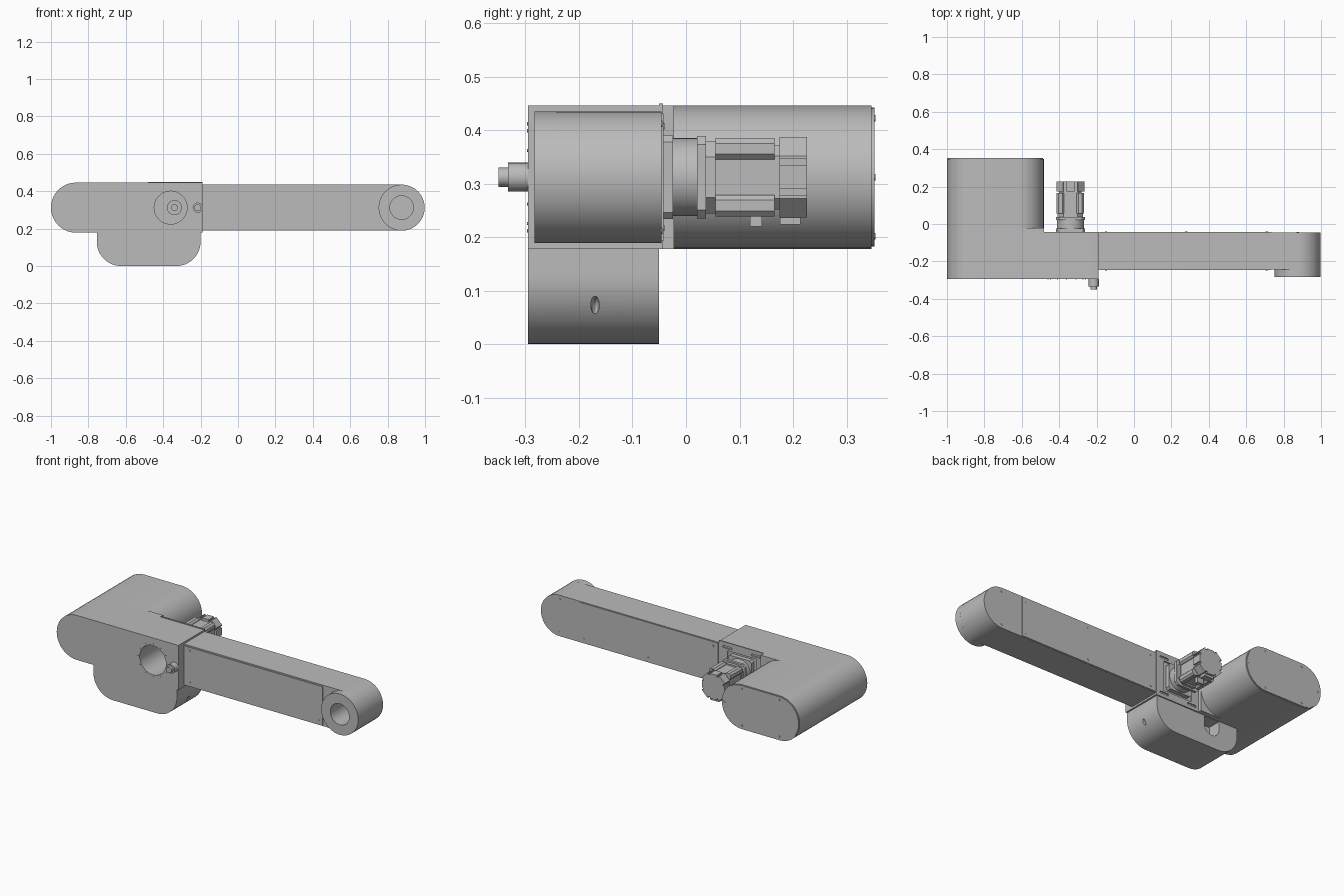
import bpy, bmesh, math
from mathutils import Matrix

if "Cube" in bpy.data.objects:
    bpy.data.objects.remove(bpy.data.objects["Cube"], do_unlink=True)

grey = bpy.data.materials.new("plain grey")
grey.use_nodes = True
COLOUR = (0.5, 0.5, 0.5, 1)
grey.diffuse_color = COLOUR
grey.node_tree.nodes["Principled BSDF"].inputs["Base Color"].default_value = COLOUR

MID = 0.312        # height of the arm and motor axis
MOTOR_X = -0.34
TIP_X = 0.875


def arc(cx, cz, r, start, end, n=20):
    angles = [math.radians(start + (end - start) * i / n) for i in range(n + 1)]
    return [(cx + r * math.cos(a), cz + r * math.sin(a)) for a in angles]


def circle(cx, cz, r, n=48):
    return arc(cx, cz, r, 0, 360, n)[:-1]


def rect(x0, x1, z0, z1, chamfer=0):
    if not chamfer:
        return [(x0, z0), (x1, z0), (x1, z1), (x0, z1)]
    c = chamfer
    return [(x0 + c, z0), (x1 - c, z0), (x1, z0 + c), (x1, z1 - c),
            (x1 - c, z1), (x0 + c, z1), (x0, z1 - c), (x0, z0 + c)]


def finish(name, bm):
    bmesh.ops.recalc_face_normals(bm, faces=bm.faces)
    mesh = bpy.data.meshes.new(name)
    bm.to_mesh(mesh)
    bm.free()
    mesh.materials.append(grey)
    ob = bpy.data.objects.new(name, mesh)
    bpy.context.collection.objects.link(ob)
    return ob


def prism(name, points, y0, y1):
    """Extrude an x-z outline from y0 to y1."""
    bm = bmesh.new()
    front = bm.faces.new([bm.verts.new((x, y0, z)) for x, z in points])
    grown = bmesh.ops.extrude_face_region(bm, geom=[front])["geom"]
    moved = [v for v in grown if isinstance(v, bmesh.types.BMVert)]
    bmesh.ops.translate(bm, verts=moved, vec=(0, y1 - y0, 0))
    return finish(name, bm)


def cut(target, cutter):
    cutter.hide_render = True
    mod = target.modifiers.new("cut", "BOOLEAN")
    mod.operation = "DIFFERENCE"
    mod.solver = "EXACT"
    mod.object = cutter
    bpy.context.view_layer.objects.active = target
    bpy.ops.object.modifier_apply(modifier=mod.name)
    bpy.data.objects.remove(cutter, do_unlink=True)


def screws(name, spots, y, r=0.006):
    for i, (x, z) in enumerate(spots):
        prism(f"{name}_{i + 1}", circle(x, z, r, 12), y - 0.002, y + 0.002)


# Front housing: rounded left end, square right end, lower bulge
outline = (arc(-0.866, MID, 0.134, 90, 270) + [(-0.755, 0.178)]
           + arc(-0.625, 0.13, 0.13, 180, 270) + arc(-0.33, 0.13, 0.13, 270, 360)
           + [(-0.2, 0.178), (-0.19, 0.178), (-0.19, 0.446)])
housing = prism("front_housing", outline, -0.295, -0.05)
cut(housing, prism("port_cutter", circle(-0.36, MID, 0.088), -0.35, -0.06))

# Drilled hole in the lower right corner
bm = bmesh.new()
bmesh.ops.create_uvsphere(bm, u_segments=16, v_segments=10, radius=1,
                          matrix=Matrix.Translation((-0.213, -0.17, 0.073))
                          @ Matrix.Diagonal((0.03, 0.008, 0.017, 1)))
cut(housing, finish("hole_cutter", bm))

# Rounded cable notch in the back of the lower bulge
notch = arc(-0.58, 0.125, 0.05, 180, 360) + [(-0.53, 0.176), (-0.63, 0.176)]
cut(housing, prism("notch_cutter", notch, -0.13, 0))

# Output shaft and screws inside the front port
prism("output_hub", circle(MOTOR_X, MID, 0.04), -0.14, -0.06)
prism("output_shaft", circle(MOTOR_X, MID, 0.018, 24), -0.18, -0.14)
screws("port_screw", [p for p in circle(-0.36, MID, 0.1, 12)], -0.295, 0.003)

# Side fitting
prism("fitting_base", circle(-0.215, MID, 0.027, 32), -0.333, -0.295)
prism("fitting_tip", circle(-0.215, MID, 0.018, 32), -0.35, -0.333)

# Rear housing, its neck and end cap
def stadium(inset=0):
    r = 0.134 - inset
    return arc(-0.866, MID, r, 90, 270) + arc(-0.616, MID, r, -90, 90)

prism("housing_neck", arc(-0.866, MID, 0.134, 90, 270)
      + [(-0.482, 0.178), (-0.482, 0.446)], -0.05, -0.022)
prism("rear_housing", stadium(), -0.022, 0.347)
prism("rear_cap", stadium(0.004), 0.347, 0.352)
screws("cap_screw", [(x, MID + s * 0.11) for x in (-0.866, -0.616) for s in (-1, 1)]
       + [(-0.98, MID), (-0.502, MID)], 0.352)

# Motor mounting plate with corner slots and a square window
plate = prism("mounting_plate", rect(-0.482, -0.19, 0.178, 0.45), -0.05, -0.043)
window = rect(-0.435, -0.245, 0.222, 0.402)
cut(plate, prism("window_cutter", window, -0.06, 0))
for sx in (-1, 1):
    for sz in (-1, 1):
        x, z = MOTOR_X + sx * 0.095, MID + sz * 0.108
        slot = arc(x - 0.025, z, 0.006, 90, 270, 6) + arc(x + 0.025, z, 0.006, -90, 90, 6)
        cut(plate, prism("slot_cutter", slot, -0.06, 0))

# Motor: flanges, gearbox, ribbed body and end caps
def square(half, chamfer=0):
    return rect(MOTOR_X - half, MOTOR_X + half, MID - half, MID + half, chamfer)

prism("motor_front_flange", square(0.078, 0.012), -0.05, -0.024)
prism("gearbox", circle(MOTOR_X, MID, 0.073), -0.024, 0.021)
prism("motor_rear_flange", square(0.077, 0.016), 0.021, 0.037)
prism("motor_neck", square(0.068, 0.03), 0.037, 0.055)
prism("motor_core", square(0.06, 0.02), 0.055, 0.18)
for i in range(4):
    a = math.radians(45 + 90 * i)
    cx, cz = MOTOR_X + 0.075 * math.cos(a), MID + 0.075 * math.sin(a)
    prism(f"motor_rib_{i + 1}", rect(cx - 0.02, cx + 0.02, cz - 0.02, cz + 0.02, 0.01),
          0.055, 0.165)
cap = prism("motor_end_cap", square(0.075, 0.035), 0.175, 0.226)
for s in (-1, 1):
    for off in (-0.028, 0.028):
        cut(cap, prism("groove_cutter", rect(MOTOR_X + off - 0.006, MOTOR_X + off + 0.006,
                       MID + s * 0.076 - 0.01, MID + s * 0.076 + 0.01), 0.16, 0.24))
        cut(cap, prism("groove_cutter", rect(MOTOR_X + s * 0.076 - 0.01,
                       MOTOR_X + s * 0.076 + 0.01, MID + off - 0.006, MID + off + 0.006),
                       0.16, 0.24))
prism("motor_plug", rect(-0.36, -0.32, 0.22, 0.26), 0.12, 0.142)
prism("motor_socket", rect(-0.37, -0.31, 0.224, 0.245), 0.176, 0.214)

# Arm with rounded tip, cover plates and bored boss
arm = prism("arm", arc(TIP_X, MID, 0.123, -90, 90) + [(-0.19, MID + 0.123),
            (-0.19, MID - 0.123)], -0.243, -0.046)
boss = prism("tip_boss", circle(TIP_X, MID, 0.123, 64), -0.283, -0.243)
for part in (arm, boss):
    cut(part, prism("bore_cutter", circle(TIP_X, MID, 0.063), -0.3, -0.07))
prism("arm_front_cover", rect(-0.185, 0.735, 0.197, 0.427), -0.247, -0.242)
prism("arm_back_cover", rect(-0.185, 0.735, 0.193, 0.431), -0.047, -0.042)
corners = [(x, MID + s * 0.095) for x in (-0.15, 0.71) for s in (-1, 1)]
middles = [(0.28, MID + s * 0.095) for s in (-1, 1)]
screws("front_cover_screw", corners, -0.247)
screws("back_cover_screw", corners + middles, -0.042)
screws("tip_screw", [(TIP_X, MID + s * 0.1) for s in (-1, 1)], -0.046)

# Smooth curved walls, keep edges crisp
for ob in bpy.data.objects:
    ob.select_set(ob.type == "MESH")
bpy.context.view_layer.objects.active = housing
bpy.ops.object.shade_smooth_by_angle(angle=math.radians(30))
